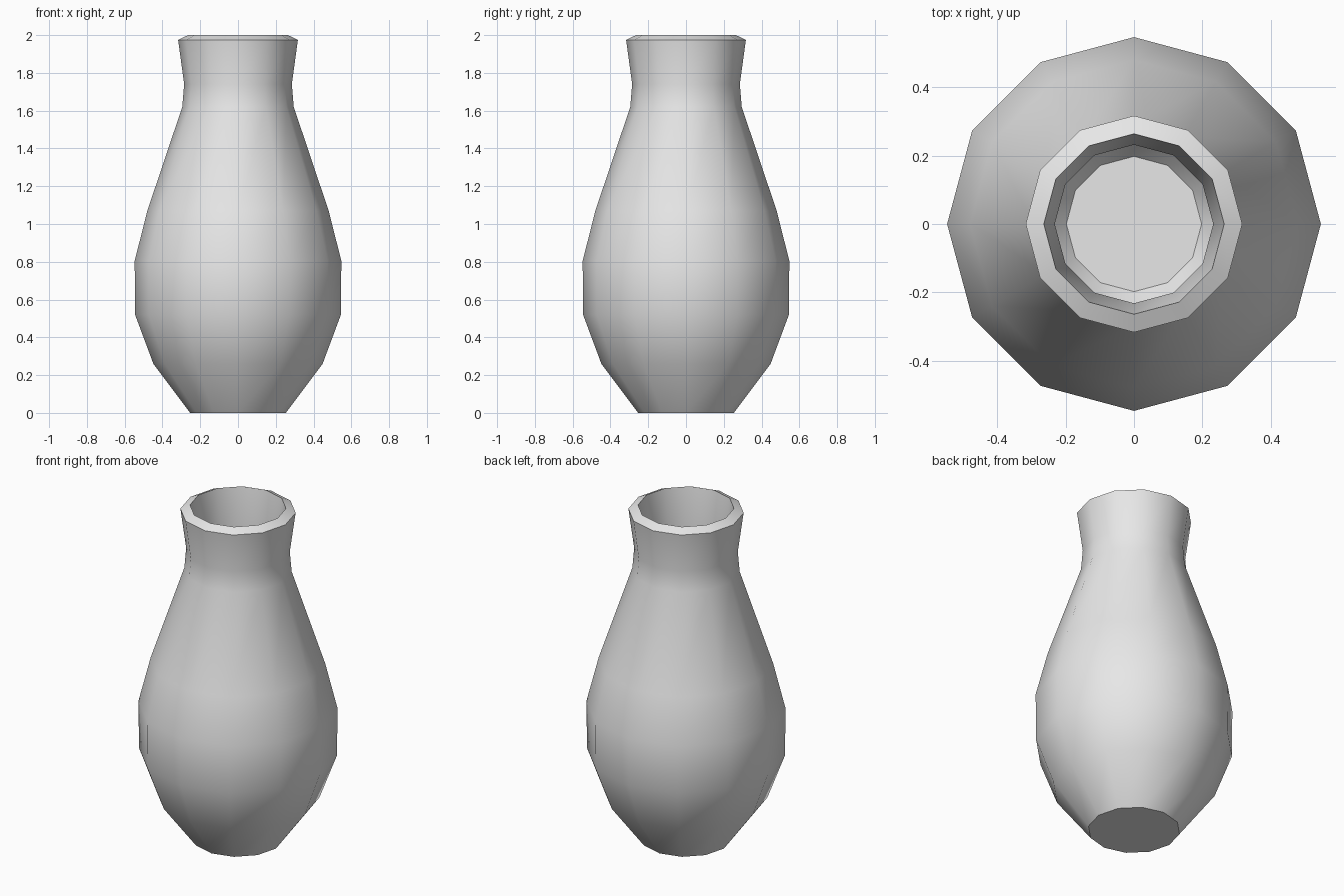
import bpy
import bmesh
from math import cos, sin, radians, tau

default = bpy.data.objects.get("Cube")
if default:
    bpy.data.objects.remove(default, do_unlink=True)

SIDES = 12

# Radius and height pairs, up the outside, over the rim and down the inside
OUTSIDE = [(0.253, 0), (0.448, 0.26), (0.545, 0.52), (0.547, 0.805),
           (0.48, 1.07), (0.295, 1.62), (0.285, 1.74), (0.317, 1.975)]
INSIDE = [(0.264, 2.0), (0.232, 1.74), (0.242, 1.61), (0.427, 1.06),
          (0.492, 0.8), (0.49, 0.53), (0.4, 0.29), (0.198, 0.05)]


def make_material(name, value):
    mat = bpy.data.materials.new(name)
    mat.use_nodes = True
    colour = (value, value, value, 1)
    mat.diffuse_color = colour
    mat.node_tree.nodes["Principled BSDF"].inputs["Base Color"].default_value = colour
    return mat


def lathe(name, profile, mat):
    """Turn a profile around z and close both of its ends with a flat face."""
    bm = bmesh.new()
    rings = [[bm.verts.new((r * cos(tau * i / SIDES), r * sin(tau * i / SIDES), z))
              for i in range(SIDES)] for r, z in profile]
    for low, high in zip(rings, rings[1:]):
        for i in range(SIDES):
            j = (i + 1) % SIDES
            bm.faces.new((low[i], low[j], high[j], high[i]))
    bm.faces.new(rings[0][::-1])
    bm.faces.new(rings[-1])
    bmesh.ops.recalc_face_normals(bm, faces=bm.faces)
    mesh = bpy.data.meshes.new(name)
    bm.to_mesh(mesh)
    bm.free()
    mesh.materials.append(mat)
    obj = bpy.data.objects.new(name, mesh)
    bpy.context.collection.objects.link(obj)
    return obj


# Hollow vase with a sharp rim, foot and inner floor
vase = lathe("vase", OUTSIDE + INSIDE, make_material("light grey", 0.8))
bpy.ops.object.select_all(action="DESELECT")
vase.select_set(True)
bpy.context.view_layer.objects.active = vase
bpy.ops.object.shade_smooth_by_angle(angle=radians(45))
